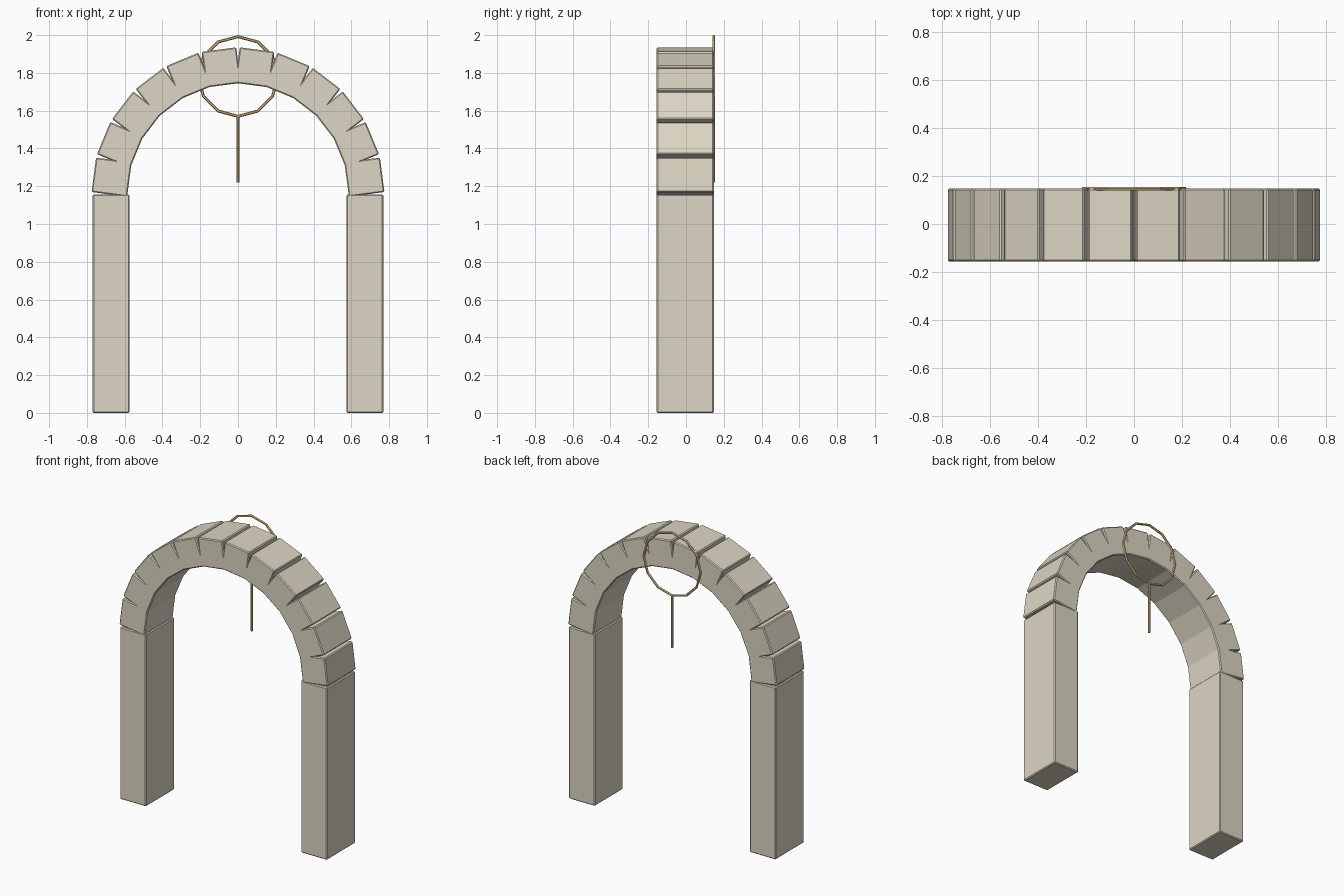
import bpy, math

if "Cube" in bpy.data.objects:
    bpy.data.objects.remove(bpy.data.objects["Cube"])

STONE_Y, DEPTH = -0.004, 0.302   # arch depth centre and thickness
CENTRE_Z = 1.16                  # springing line of the arch


def material(name, color):
    m = bpy.data.materials.new(name)
    m.diffuse_color = color
    m.use_nodes = True
    m.node_tree.nodes["Principled BSDF"].inputs["Base Color"].default_value = m.diffuse_color
    return m


stone = material("stone", (0.72, 0.67, 0.55, 1))
bronze = material("bronze", (0.78, 0.55, 0.25, 1))


def block(name, size, loc, rot_y=0.0):
    """Stone block with chamfered edges."""
    bpy.ops.mesh.primitive_cube_add(size=1, location=loc, rotation=(0, rot_y, 0))
    ob = bpy.context.object
    ob.name = name
    ob.scale = size
    bpy.ops.object.transform_apply(location=False, rotation=False, scale=True)
    bev = ob.modifiers.new("chamfer", 'BEVEL')
    bev.width = 0.006
    bev.segments = 1
    ob.data.materials.append(stone)
    return ob


# Two straight pillars
for side, label in ((-1, "left"), (1, "right")):
    block(f"{label}_pillar", (0.194, DEPTH, 1.157), (side * 0.672, STONE_Y, 0.5785))

# Twelve arch stones, 15 degrees apart, leaving wedge gaps on the outside
for i in range(12):
    a = math.radians(-82.5 + 15 * i)
    block(f"arch_stone_{i + 1}", (0.184, DEPTH, 0.19),
          (0.675 * math.sin(a), STONE_Y, CENTRE_Z + 0.675 * math.cos(a)), a)

# Twelve-sided ring on the back face
bpy.ops.mesh.primitive_torus_add(major_segments=12, minor_segments=6,
                                 major_radius=0.211, minor_radius=0.008,
                                 location=(0, 0.147, 1.781),
                                 rotation=(math.pi / 2, 0, 0))
ring = bpy.context.object
ring.name = "ring"
ring.data.materials.append(bronze)

# Thin rod hanging from the ring
bpy.ops.mesh.primitive_cylinder_add(vertices=8, radius=0.007, depth=0.352,
                                    location=(0, 0.147, 1.396))
rod = bpy.context.object
rod.name = "hanging_rod"
rod.data.materials.append(bronze)
